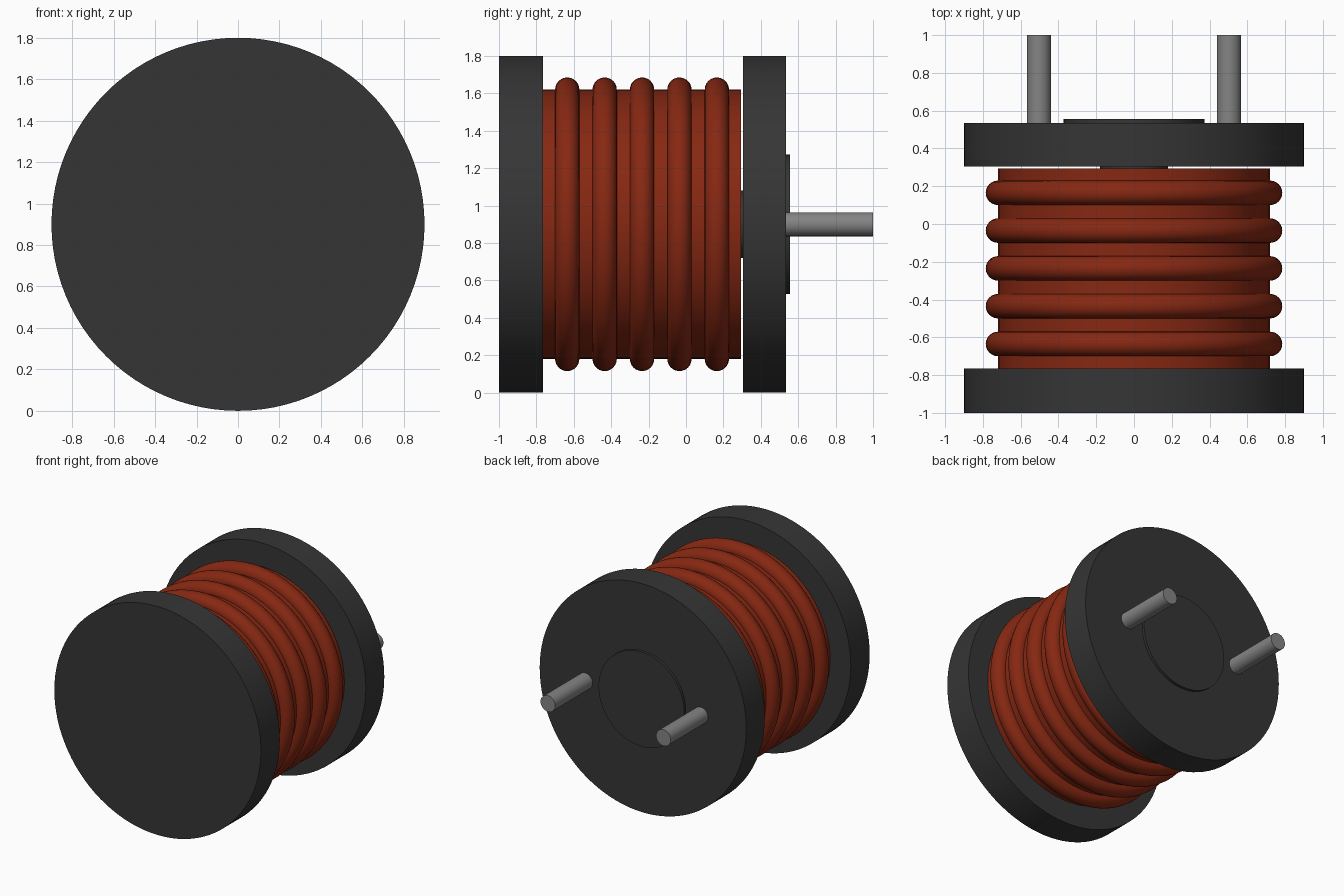
import bpy
import math

cube = bpy.data.objects.get("Cube")
if cube:
    bpy.data.objects.remove(cube, do_unlink=True)

AXIS_Z = 0.9  # height of the bobbin's axis, which runs along y


def material(name, rgb, metallic=0.0):
    mat = bpy.data.materials.new(name)
    mat.diffuse_color = (*rgb, 1)
    mat.use_nodes = True
    bsdf = next(n for n in mat.node_tree.nodes if n.type == 'BSDF_PRINCIPLED')
    bsdf.inputs["Base Color"].default_value = (*rgb, 1)
    return mat


DARK = material("dark_ferrite", (0.036, 0.036, 0.036))
COPPER = material("enamelled_copper", (0.24, 0.021, 0.006))
STEEL = material("pin_metal", (0.23, 0.23, 0.23))


def finish(name, mat):
    obj = bpy.context.object
    obj.name = obj.data.name = name
    obj.data.materials.append(mat)
    bpy.ops.object.shade_smooth_by_angle(angle=math.radians(30))
    return obj


def rod(name, mat, radius, y0, y1, x=0.0, sides=96):
    """Cylinder lying along y from y0 to y1."""
    bpy.ops.mesh.primitive_cylinder_add(
        vertices=sides, radius=radius, depth=y1 - y0,
        location=(x, (y0 + y1) / 2, AXIS_Z), rotation=(math.pi / 2, 0, 0))
    return finish(name, mat)


# Bobbin: two flanges on a core whose end shows at the back
rod("front_flange", DARK, 0.9, -1.0, -0.765)
rod("back_flange", DARK, 0.9, 0.305, 0.535)
rod("core", DARK, 0.18, -0.8, 0.35)
rod("back_boss", DARK, 0.372, 0.50, 0.556)

# Winding: a solid copper body with five raised turns
rod("winding_body", COPPER, 0.72, -0.765, 0.295)
for i in range(5):
    bpy.ops.mesh.primitive_torus_add(
        major_radius=0.72, minor_radius=0.065,
        major_segments=96, minor_segments=24,
        location=(0, -0.635 + 0.2 * i, AXIS_Z), rotation=(math.pi / 2, 0, 0))
    finish(f"wire_turn_{i + 1}", COPPER)

# Connection pins at the back
for side, x in (("left", 0.503), ("right", -0.503)):
    rod(f"{side}_pin", STEEL, 0.064, 0.45, 1.0, x, sides=32)
